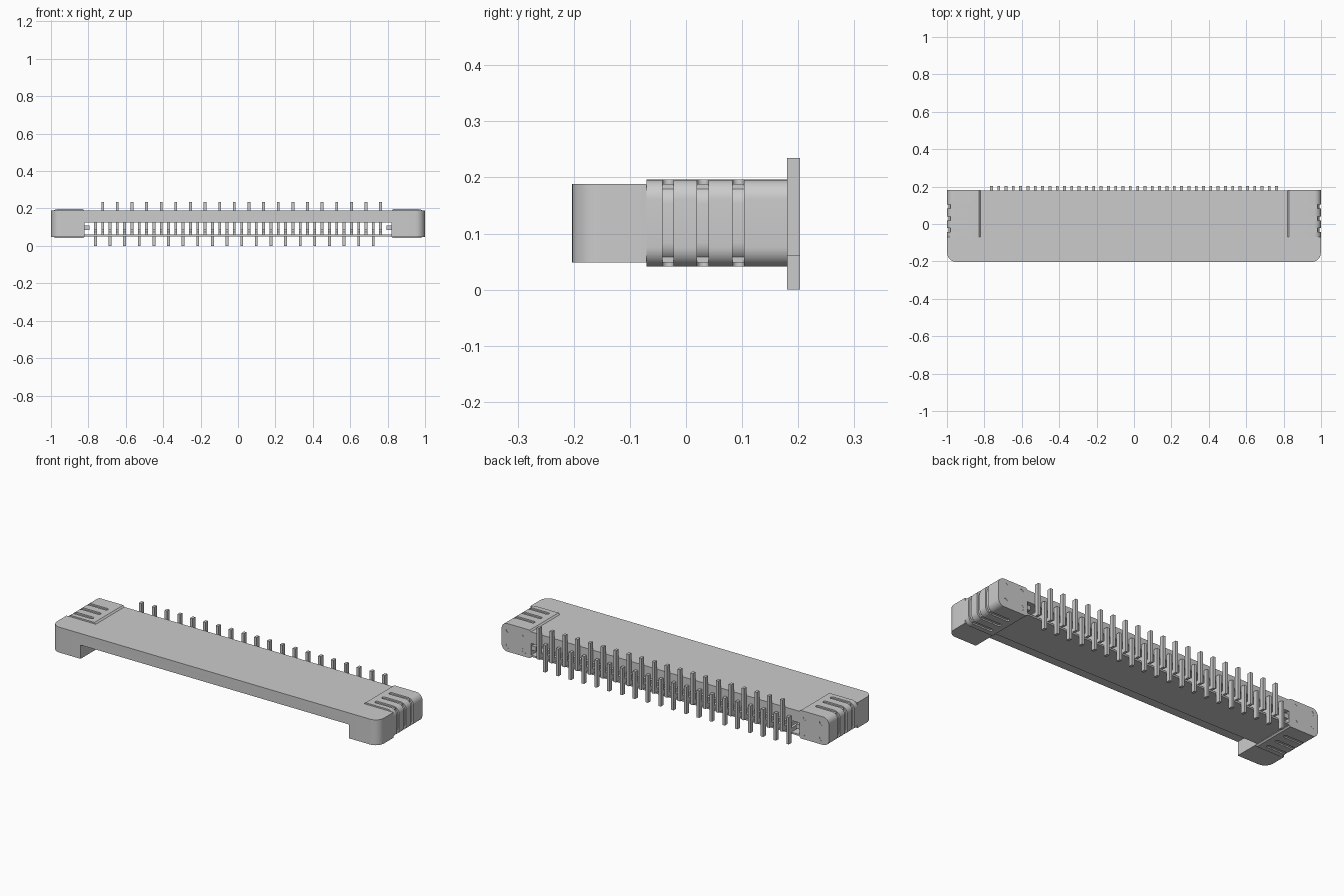
import bpy, bmesh
from math import sin, cos, pi
from mathutils import Vector

cube = bpy.data.objects.get("Cube")
if cube:
    bpy.data.objects.remove(cube)

TOP, BOTTOM = 0.188, 0.048          # housing height range
CAP_TOP, CAP_BOTTOM = 0.196, 0.041  # end cap height range
INNER, BACK, CAP_FRONT = 0.82, 0.18, -0.07


def add_mesh(name, bm):
    bmesh.ops.recalc_face_normals(bm, faces=bm.faces)
    mesh = bpy.data.meshes.new(name)
    bm.to_mesh(mesh)
    bm.free()
    obj = bpy.data.objects.new(name, mesh)
    bpy.context.collection.objects.link(obj)
    return obj


def prism(bm, points, direction):
    face = bm.faces.new([bm.verts.new(p) for p in points])
    out = bmesh.ops.extrude_face_region(bm, geom=[face])
    verts = [g for g in out["geom"] if isinstance(g, bmesh.types.BMVert)]
    bmesh.ops.translate(bm, verts=verts, vec=direction)


def box(bm, x, y, z):
    prism(bm, [(x[0], y[0], z[0]), (x[1], y[0], z[0]),
               (x[1], y[1], z[0]), (x[0], y[1], z[0])], (0, 0, z[1] - z[0]))


def arc(cx, cy, r, start, end, steps=8):
    angles = [start + (end - start) * i / steps for i in range(steps + 1)]
    return [(cx + r * cos(a), cy + r * sin(a)) for a in angles]


def smooth(obj):
    bpy.ops.object.select_all(action="DESELECT")
    obj.select_set(True)
    bpy.context.view_layer.objects.active = obj
    bpy.ops.object.shade_smooth_by_angle()


def cut(obj, cutter):
    cutter.hide_render = True
    mod = obj.modifiers.new("cut", "BOOLEAN")
    mod.object = cutter
    mod.solver = "EXACT"
    bpy.ops.object.select_all(action="DESELECT")
    obj.select_set(True)
    bpy.context.view_layer.objects.active = obj
    bpy.ops.object.modifier_apply(modifier=mod.name)
    bpy.data.objects.remove(cutter)


# Housing: rounded slab with the centre of its underside cut away
front = -0.203
outline = [(-0.999, BACK), *arc(-0.949, front + 0.05, 0.05, pi, 1.5 * pi),
           *arc(0.949, front + 0.05, 0.05, 1.5 * pi, 2 * pi), (0.999, BACK)]
# Behind the front feet the housing is narrower, inside the end caps
rear = 0.98
outline = ([(-rear, BACK), (-rear, CAP_FRONT), (-0.999, CAP_FRONT)]
           + outline[1:-1] + [(0.999, CAP_FRONT), (rear, CAP_FRONT), (rear, BACK)])
bm = bmesh.new()
prism(bm, [(x, y, BOTTOM) for x, y in outline], (0, 0, TOP - BOTTOM))
housing = add_mesh("housing", bm)
bm = bmesh.new()
box(bm, (-INNER, INNER), (-0.4, 0.4), (-0.1, 0.124))
cut(housing, add_mesh("opening_cutter", bm))
smooth(housing)

# Thin floor under the contacts
bm = bmesh.new()
box(bm, (-INNER, INNER), (-0.06, BACK), (0.051, 0.06))
add_mesh("floor_plate", bm)


def cap_section(side, inset=0.0):
    """Outer contour of a cap from its inner top edge round to the bottom."""
    r, x = 0.035, 1.0 - inset
    top, low = CAP_TOP - inset, CAP_BOTTOM + inset
    pts = [*arc(x - r, top - r, r, pi / 2, 0), *arc(x - r, low + r, r, 0, -pi / 2)]
    return [(side * px, pz) for px, pz in pts]


def build_cap(side, label):
    # Body with a small chamfer on the inner corners
    c = 0.008
    inner = [(side * (INNER + c), CAP_BOTTOM), (side * INNER, CAP_BOTTOM + c),
             (side * INNER, CAP_TOP - c), (side * (INNER + c), CAP_TOP)]
    bm = bmesh.new()
    prism(bm, [(x, CAP_FRONT, z) for x, z in cap_section(side) + inner],
          (0, BACK + 0.001 - CAP_FRONT, 0))
    cap = add_mesh(label + "_end_cap", bm)

    # Three grip grooves wrapping over the top, outer side and bottom
    end = 0.86 * side
    for y in (-0.032, 0.03, 0.093):
        section = cap_section(side, 0.008)
        loop = ([(end, section[0][1])] + section + [(end, section[-1][1])]
                + [(end, 0.0), (side * 1.05, 0.0), (side * 1.05, 0.24), (end, 0.24)])
        bm = bmesh.new()
        prism(bm, [(x, y - 0.01, z) for x, z in loop], (0, 0.02, 0))
        ends = [e for e in bm.edges
                if all(abs(v.co.x - end) < 1e-4 for v in e.verts)
                and abs(e.verts[0].co.z - e.verts[1].co.z) > 0.01]
        bmesh.ops.bevel(bm, geom=ends, offset=0.0095, segments=4,
                        profile=0.5, affect="EDGES")
        cut(cap, add_mesh("groove_cutter", bm))

    # Four pockets in the rear face
    for x in (0.858, 0.958):
        for z in (0.075, 0.162):
            bm = bmesh.new()
            ring = arc(side * x, z, 0.015, 0, 2 * pi, 12)[:-1]
            prism(bm, [(px, BACK - 0.04, pz) for px, pz in ring], (0, 0.08, 0))
            cut(cap, add_mesh("pocket_cutter", bm))
    smooth(cap)

    # Retaining clip between the cap and the contacts
    bm = bmesh.new()
    box(bm, sorted((side * 0.795, side * 0.825)), (0.12, 0.175), (0.085, 0.11))
    add_mesh(label + "_retaining_clip", bm)


build_cap(1, "left")
build_cap(-1, "right")

# Contacts: rear posts alternate up and down, each with an arm reaching forward
PITCH, COUNT, HALF = 0.0391, 40, 0.0075
PIN_BACK = 0.203
upper, lower = bmesh.new(), bmesh.new()
for i in range(COUNT):
    x = (i - (COUNT - 1) / 2) * PITCH - HALF
    if i % 2:
        bm, low, high = upper, 0.06, 0.235
    else:
        bm, low, high = lower, 0.0, 0.15
    profile = [(PIN_BACK, low), (PIN_BACK, high), (BACK, high), (BACK, 0.082),
               (0.03, 0.082), (0.0, 0.088), (-0.03, 0.074), (-0.03, 0.0601), (BACK, 0.0601)]
    if i % 2 == 0:
        profile.append((BACK, low))
    prism(bm, [(x, y, z) for y, z in profile], (2 * HALF, 0, 0))
add_mesh("upper_contacts", upper)
add_mesh("lower_contacts", lower)
